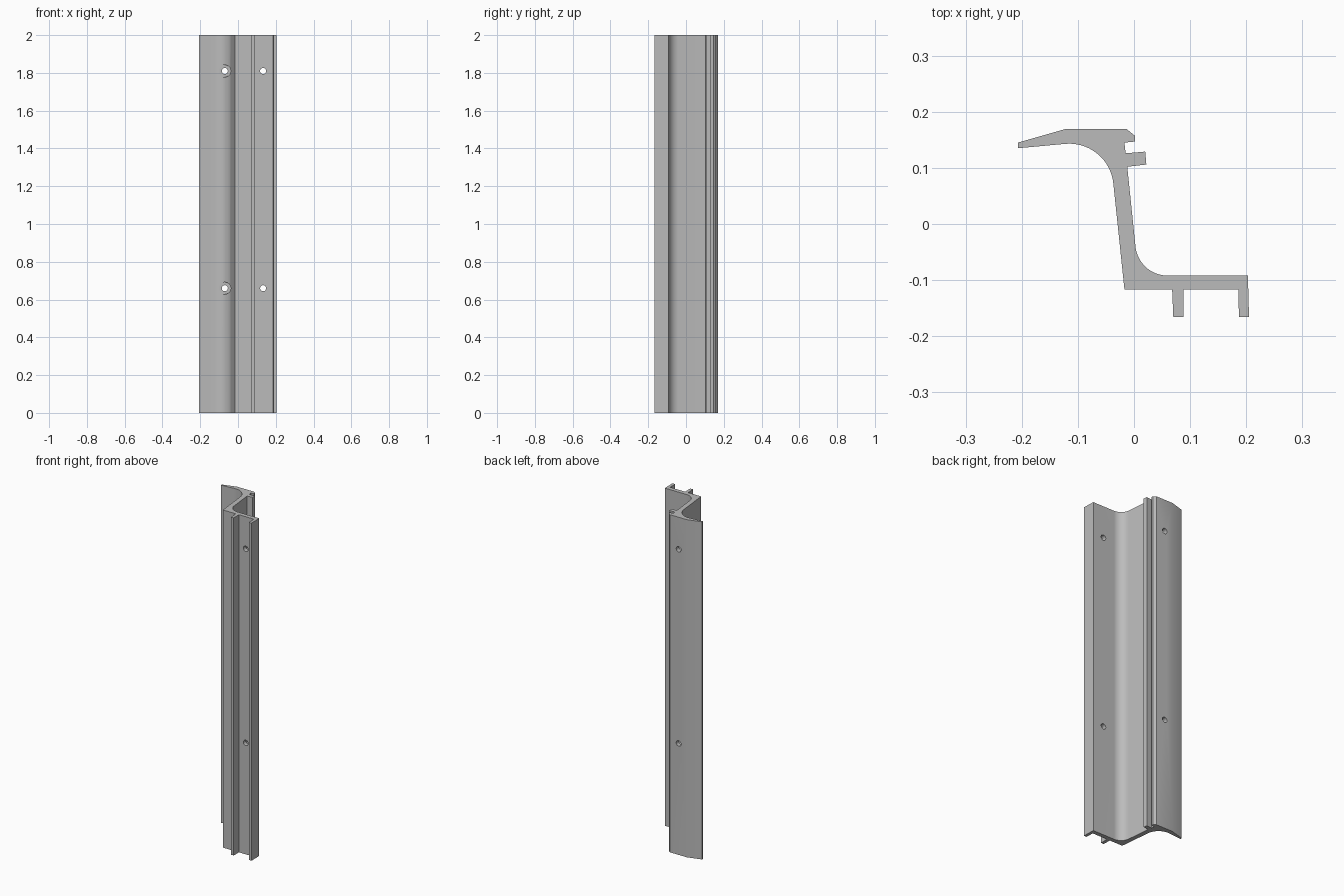
import bpy
import bmesh
import math
from mathutils import Vector, Matrix

HEIGHT = 2.0

cube = bpy.data.objects.get("Cube")
if cube:
    bpy.data.objects.remove(cube, do_unlink=True)

# Plain metal grey
grey = bpy.data.materials.new("metal_grey")
grey.use_nodes = True
colour = (0.5, 0.5, 0.5, 1)
grey.diffuse_color = colour
grey.node_tree.nodes["Principled BSDF"].inputs["Base Color"].default_value = colour


def fillet(before, corner, after, length, steps=20):
    """Tangent arc that rounds a corner, starting `length` away from it."""
    a, c, b = Vector(before), Vector(corner), Vector(after)
    u, v = (a - c).normalized(), (b - c).normalized()
    half = u.angle(v) / 2
    radius = length * math.tan(half)
    centre = c + (u + v).normalized() * (length / math.cos(half))
    start, end = c + u * length - centre, c + v * length - centre
    sweep = start.angle(end)
    points = []
    for i in range(steps + 1):
        t = i / steps
        p = (start * math.sin((1 - t) * sweep) + end * math.sin(t * sweep)) / math.sin(sweep)
        points.append(tuple(centre + p.normalized() * radius))
    return points


def add_object(name, bm):
    bmesh.ops.recalc_face_normals(bm, faces=bm.faces)
    mesh = bpy.data.meshes.new(name)
    bm.to_mesh(mesh)
    bm.free()
    mesh.materials.append(grey)
    obj = bpy.data.objects.new(name, mesh)
    bpy.context.collection.objects.link(obj)
    return obj


# Cross-section: rear flange, grooved lip, leaning web, front flange, two ribs
tip, lip_root = (-0.207, 0.135), (-0.012, 0.102)
heel, front_end = (-0.017, -0.117), (0.203, -0.092)
rear_flange = [tip, (-0.207, 0.145), (-0.123, 0.169), (-0.013, 0.169)]
lip = [(0.002, 0.157), (0.002, 0.147), (-0.017, 0.145),
       (-0.015, 0.126), (0.020, 0.129), (0.022, 0.106), lip_root]
ribs = [front_end, (0.205, -0.166), (0.187, -0.166), (0.186, -0.117),
        (0.088, -0.117), (0.088, -0.166), (0.070, -0.166), (0.068, -0.117)]
profile = (rear_flange + lip
           + fillet(lip_root, (0.008, -0.092), front_end, 0.052)
           + ribs + [heel]
           + fillet(heel, (-0.045, 0.150), tip, 0.078))

bm = bmesh.new()
face = bm.faces.new([bm.verts.new((x, y, 0)) for x, y in profile])
extruded = bmesh.ops.extrude_face_region(bm, geom=[face])
top = [g for g in extruded["geom"] if isinstance(g, bmesh.types.BMVert)]
bmesh.ops.translate(bm, verts=top, vec=(0, 0, HEIGHT))
rail = add_object("rail", bm)


def drill(name, x, z, radius, y0, y1):
    """Cut a round hole running along y."""
    bm = bmesh.new()
    place = Matrix.Translation((x, (y0 + y1) / 2, z)) @ Matrix.Rotation(math.pi / 2, 4, "X")
    bmesh.ops.create_cone(bm, cap_ends=True, segments=32, radius1=radius,
                          radius2=radius, depth=y1 - y0, matrix=place)
    cutter = add_object(name, bm)
    cutter.hide_render = True
    mod = rail.modifiers.new(name, "BOOLEAN")
    mod.operation, mod.solver, mod.object = "DIFFERENCE", "EXACT", cutter
    bpy.context.view_layer.objects.active = rail
    bpy.ops.object.modifier_apply(modifier=mod.name)
    bpy.data.objects.remove(cutter, do_unlink=True)


# Screw holes: counterbored in the rear flange, plain in the front flange
bpy.ops.object.select_all(action="DESELECT")
rail.select_set(True)
for z in (0.66, 1.81):
    drill("counterbore", -0.07, z, 0.032, 0.05, 0.143)
    drill("rear_hole", -0.07, z, 0.016, 0.10, 0.20)
    drill("front_hole", 0.133, z, 0.016, -0.15, -0.05)

rail.select_set(True)
bpy.context.view_layer.objects.active = rail
bpy.ops.object.shade_smooth_by_angle(angle=math.radians(20))
